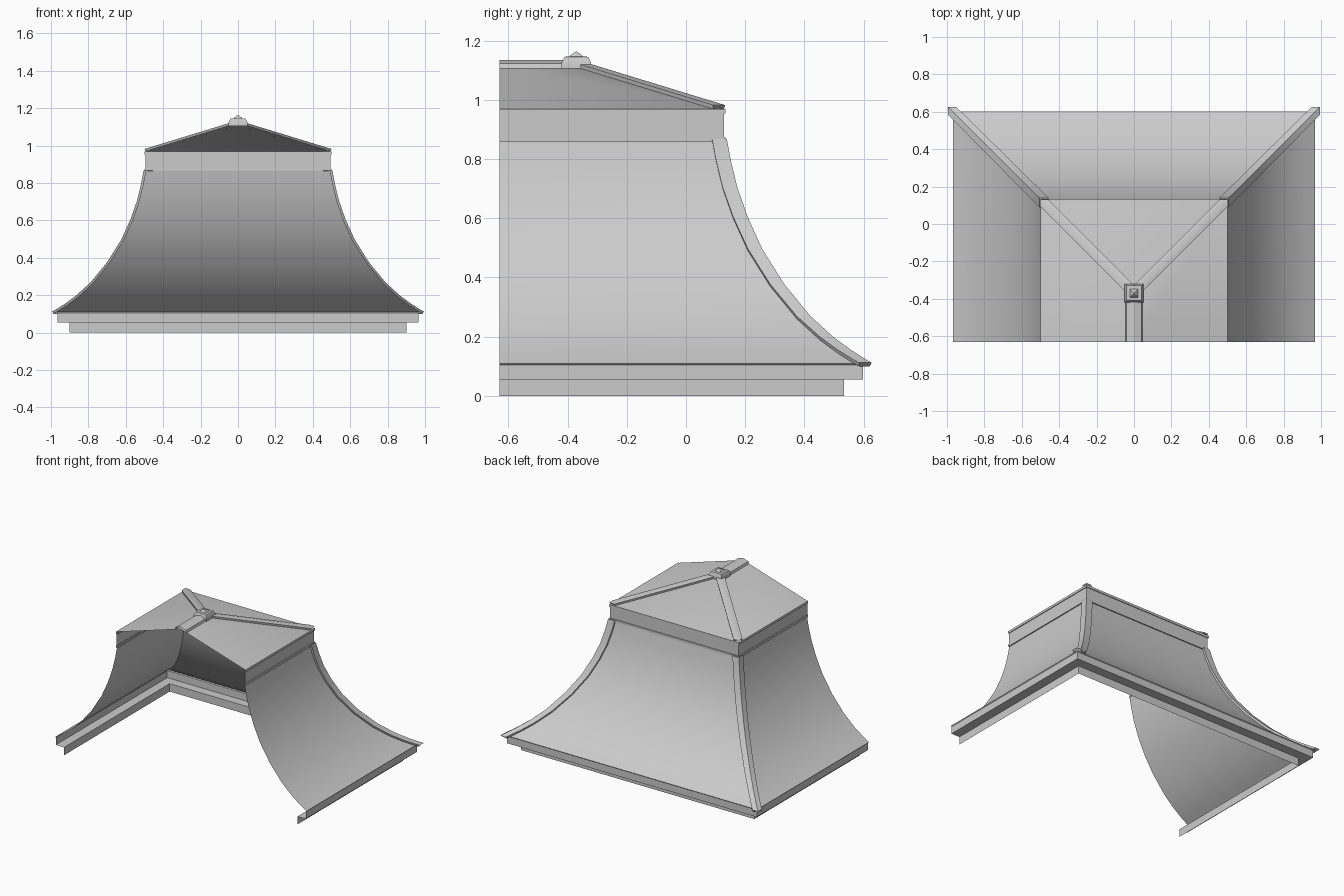
import bpy
import bmesh
from math import radians
from mathutils import Vector

cube = bpy.data.objects.get("Cube")
if cube:
    bpy.data.objects.remove(cube, do_unlink=True)

HALF_X, BACK_Y, FRONT_Y = 0.497, 0.13, -0.63

metal = bpy.data.materials.new("light_grey_metal")
metal.use_nodes = True
GREY = (0.6, 0.6, 0.6, 1)
metal.diffuse_color = GREY
metal.node_tree.nodes["Principled BSDF"].inputs["Base Color"].default_value = GREY


def build(name, rows, closed_ends=False, fix_normals=False):
    """Bridge equal rows of points into a surface."""
    bm = bmesh.new()
    grid = [[bm.verts.new(p) for p in row] for row in rows]
    for low, high in zip(grid, grid[1:]):
        for j in range(len(low) - 1):
            bm.faces.new((low[j], high[j], high[j + 1], low[j + 1]))
    if closed_ends:
        bm.faces.new(grid[0])
        bm.faces.new(grid[-1][::-1])
    bmesh.ops.remove_doubles(bm, verts=bm.verts, dist=0.0001)
    if fix_normals:
        bmesh.ops.recalc_face_normals(bm, faces=bm.faces)
    mesh = bpy.data.meshes.new(name)
    bm.to_mesh(mesh)
    bm.free()
    mesh.materials.append(metal)
    obj = bpy.data.objects.new(name, mesh)
    bpy.context.collection.objects.link(obj)
    bpy.ops.object.select_all(action="DESELECT")
    obj.select_set(True)
    bpy.context.view_layer.objects.active = obj
    bpy.ops.object.shade_smooth_by_angle(angle=radians(30))
    return obj


def three_sided(name, profile):
    """Run an (outset, height) profile, bottom to top, round left, back and right."""
    rows = []
    for d, z in profile:
        x, y = HALF_X + d, BACK_Y + d
        rows.append([(-x, FRONT_Y, z), (-x, y, z), (x, y, z), (x, FRONT_Y, z)])
    return build(name, rows)


def hip_cap(name, profile, side, e=0.036, h=0.014):
    """Folded strip covering the back corner of a profile."""
    pts = [Vector(p) for p in profile]
    rows = []
    for i, p in enumerate(pts):
        t = (pts[min(i + 1, len(pts) - 1)] - pts[max(i - 1, 0)]).normalized()
        n = Vector((t.y, -t.x)) * h
        x, y, z = HALF_X + p.x, BACK_Y + p.x, p.y
        hx, hy, hz = x + n.x, y + n.x, z + n.y
        row = [(x, y - e, z), (hx, y - e, hz), (hx, hy, hz),
               (x - e, hy, hz), (x - e, y, z)]
        rows.append([(side * a, b, c) for a, b, c in row])
    return build(name, rows, True, True)


def square_rings(name, centre_y, rings):
    """Stack of square (half width, height) rings."""
    rows = [[(sx * r, centre_y + sy * r, z)
             for sx, sy in ((1, 1), (-1, 1), (-1, -1), (1, -1), (1, 1))]
            for r, z in rings]
    return build(name, rows, False, True)


# Flared skirt, stepped eave, neck band and hipped top
flare = [(0.472, 0.11), (0.42, 0.143), (0.36, 0.187), (0.28, 0.26), (0.19, 0.37),
         (0.115, 0.49), (0.065, 0.60), (0.03, 0.70), (0.008, 0.79), (-0.006, 0.865)]
slope = [(0.0, 0.968), (-HALF_X, 1.12)]
three_sided("flared_skirt", flare)
three_sided("stepped_eave", [(0.403, 0), (0.403, 0.055), (0.467, 0.055),
                             (0.467, 0.105), (0.472, 0.11)])
three_sided("neck_band", [(-0.002, 0.86), (-0.002, 0.968)])
three_sided("hipped_top", slope)

# Thin trims along the neck band
for name, z in (("lower_trim", 0.858), ("upper_trim", 0.953)):
    three_sided(name, [(-0.008, z), (0.003, z), (0.003, z + 0.016), (-0.008, z + 0.016)])

# Folded caps over the hips
for label, side in (("left", 1), ("right", -1)):
    hip_cap(label + "_skirt_hip_cap", [(0.49, 0.1)] + flare, side)
    hip_cap(label + "_top_hip_cap", [(-0.002, 0.9685), (-0.47, 1.1117)], side)

# Cap along the ridge
section = [(-0.045, 1.106), (-0.04, 1.122), (0, 1.134), (0.04, 1.122), (0.045, 1.106)]
build("ridge_cap", [[(x, y, z) for x, z in section] for y in (FRONT_Y, -0.37)],
      False, False)

# Finial where the ridge meets the hips
square_rings("finial_base", -0.37, [(0.05, 1.105), (0.05, 1.125), (0.04, 1.145), (0, 1.147)])
square_rings("finial_point", -0.37, [(0.024, 1.143), (0.02, 1.15), (0, 1.164)])
